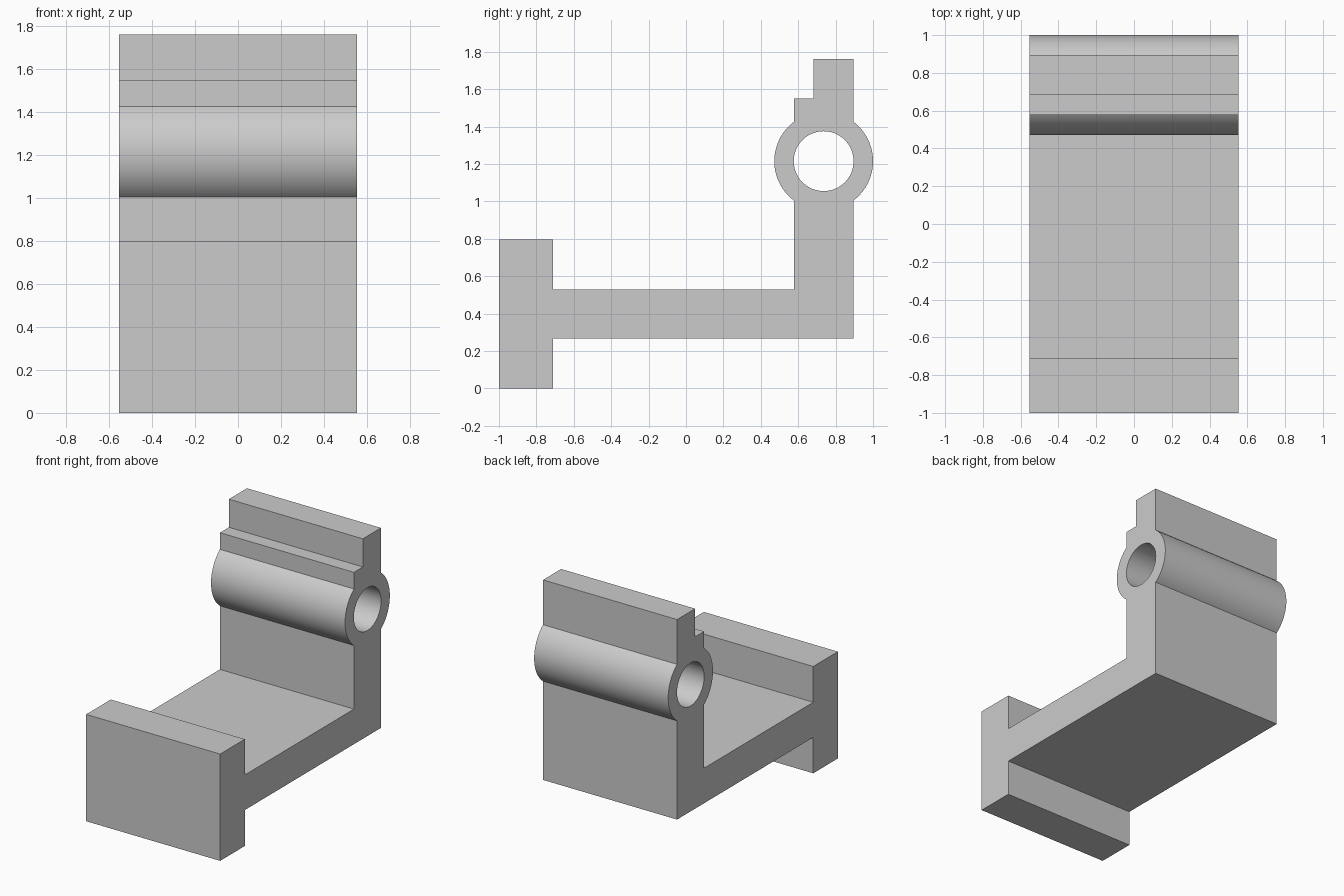
import bpy, bmesh
from math import radians, sin, cos, asin, pi
from mathutils import Vector

cube = bpy.data.objects.get("Cube")
if cube:
    bpy.data.objects.remove(cube, do_unlink=True)

HALF_WIDTH = 0.553
CY, CZ = 0.736, 1.215            # barrel centre
BARREL_R, BORE_R = 0.264, 0.16
WALL_FRONT, WALL_BACK = CY - 0.159, CY + 0.159
JOIN = asin(0.159 / BARREL_R)    # barrel angle from vertical where it meets the wall


def arc(radius, start, end, steps):
    """Points around the barrel centre, angle measured from +y towards +z."""
    angles = [start + (end - start) * i / steps for i in range(steps + 1)]
    return [(CY + radius * cos(a), CZ + radius * sin(a)) for a in angles]


def extrude_profile(name, loops, material):
    """Fill closed y-z loops (first outer, rest holes) and extrude across x."""
    bm = bmesh.new()
    for loop in loops:
        verts = [bm.verts.new((-HALF_WIDTH, y, z)) for y, z in loop]
        for a, b in zip(verts, verts[1:] + verts[:1]):
            bm.edges.new((a, b))
    bmesh.ops.triangle_fill(bm, edges=bm.edges[:], use_beauty=True, use_dissolve=False)
    grown = bmesh.ops.extrude_face_region(bm, geom=bm.faces[:], use_keep_orig=True)
    moved = [g for g in grown["geom"] if isinstance(g, bmesh.types.BMVert)]
    bmesh.ops.translate(bm, verts=moved, vec=Vector((2 * HALF_WIDTH, 0, 0)))
    bmesh.ops.recalc_face_normals(bm, faces=bm.faces[:])
    mesh = bpy.data.meshes.new(name)
    bm.to_mesh(mesh)
    bm.free()
    mesh.materials.append(material)
    obj = bpy.data.objects.new(name, mesh)
    bpy.context.collection.objects.link(obj)
    bpy.ops.object.select_all(action="DESELECT")
    obj.select_set(True)
    bpy.context.view_layer.objects.active = obj
    bpy.ops.object.shade_smooth_by_angle(angle=radians(25))
    return obj


grey = bpy.data.materials.new("light grey")
grey.use_nodes = True
colour = (0.6, 0.6, 0.6, 1)
grey.diffuse_color = colour
grey.node_tree.nodes["Principled BSDF"].inputs["Base Color"].default_value = colour

# Front flange and horizontal web
outline = [(WALL_FRONT, 0.53), (-0.71, 0.53), (-0.71, 0.797), (-1, 0.797),
           (-1, 0), (-0.71, 0), (-0.71, 0.268), (WALL_BACK, 0.268)]
# Back of the barrel, stepped upper lip, front of the barrel
outline += arc(BARREL_R, JOIN - pi / 2, pi / 2 - JOIN, 32)
outline += [(WALL_BACK, 1.76), (0.682, 1.76), (0.682, 1.55), (WALL_FRONT, 1.55)]
outline += arc(BARREL_R, pi / 2 + JOIN, 3 * pi / 2 - JOIN, 32)
# Round bore through the barrel
bore = arc(BORE_R, 0, 2 * pi, 64)[:-1]

extrude_profile("hinge_bracket", [outline, bore], grey)
